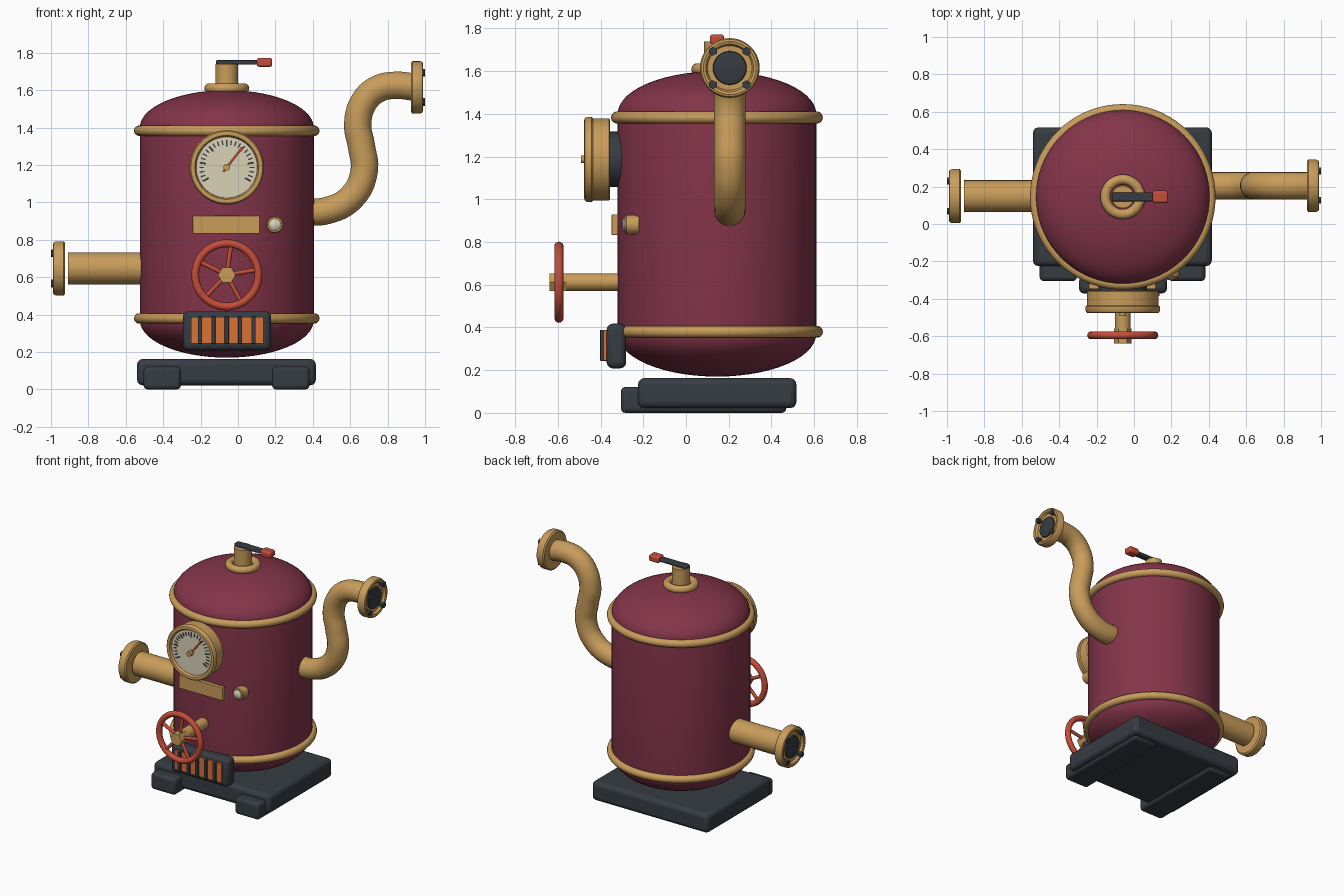
import bpy, bmesh, math
from mathutils import Vector, Matrix

if "Cube" in bpy.data.objects:
    bpy.data.objects.remove(bpy.data.objects["Cube"])

CX, CY = -0.06, 0.145          # tank axis
FRONT = Vector((0, -1, 0))
UP = Vector((0, 0, 1))


def material(name, rgb):
    m = bpy.data.materials.new(name)
    m.diffuse_color = (*rgb, 1)
    m.use_nodes = True
    m.node_tree.nodes["Principled BSDF"].inputs["Base Color"].default_value = m.diffuse_color
    return m


MAROON = material("maroon_paint", (0.23, 0.035, 0.068))
BRASS = material("brass", (0.58, 0.335, 0.105))
IRON = material("dark_iron", (0.037, 0.045, 0.055))
RED = material("red_paint", (0.56, 0.075, 0.04))
CREAM = material("cream_dial", (0.70, 0.64, 0.47))
ORANGE = material("fire_orange", (0.70, 0.165, 0.035))


def finish(name, bm, mat, matrix=None, bevel=0, smooth=True):
    bmesh.ops.recalc_face_normals(bm, faces=bm.faces)
    me = bpy.data.meshes.new(name)
    bm.to_mesh(me)
    bm.free()
    ob = bpy.data.objects.new(name, me)
    bpy.context.collection.objects.link(ob)
    me.materials.append(mat)
    if matrix:
        me.transform(matrix)
    if bevel:
        b = ob.modifiers.new("bevel", 'BEVEL')
        b.width, b.segments = bevel, 3
    if smooth:
        bpy.ops.object.select_all(action='DESELECT')
        ob.select_set(True)
        bpy.context.view_layer.objects.active = ob
        bpy.ops.object.shade_smooth_by_angle(angle=math.radians(35))
    return ob


def lathe(name, profile, loc, axis, mat, seg=48):
    """Spin (radius, height) points around an axis."""
    bm = bmesh.new()
    vs = [bm.verts.new((r, 0, h)) for r, h in profile]
    es = [bm.edges.new(p) for p in zip(vs, vs[1:])]
    bmesh.ops.spin(bm, geom=vs + es, cent=(0, 0, 0), axis=(0, 0, 1),
                   angle=math.tau, steps=seg)
    bmesh.ops.remove_doubles(bm, verts=bm.verts, dist=1e-5)
    rot = UP.rotation_difference(Vector(axis)).to_matrix().to_4x4()
    return finish(name, bm, mat, Matrix.Translation(loc) @ rot)


def rod(name, a, b, r, mat, seg=24):
    a, b = Vector(a), Vector(b)
    h = (b - a).length
    return lathe(name, [(0, 0), (r, 0), (r, h), (0, h)], a, (b - a) / h, mat, seg)


def ring(name, major, minor, loc, axis, mat, seg=64):
    pts = [(major + minor * math.cos(t), minor * math.sin(t))
           for t in (math.tau * i / 14 for i in range(15))]
    return lathe(name, pts, loc, axis, mat, seg)


def box(name, x, y, z, mat, bevel=0, spin=None):
    """Box from ranges; spin = (angle, pivot) turns it in the front plane."""
    bm = bmesh.new()
    bmesh.ops.create_cube(bm, size=1)
    for v in bm.verts:
        v.co = [(lo + hi) / 2 + c * (hi - lo) for c, (lo, hi) in zip(v.co, (x, y, z))]
    m = None
    if spin:
        p = Matrix.Translation(spin[1])
        m = p @ Matrix.Rotation(-spin[0], 4, 'Y') @ p.inverted()
    return finish(name, bm, mat, m, bevel, bool(bevel))


# Tank with elliptical domes
R, DOME, LOW, HIGH = 0.465, 0.2, 0.37, 1.40
arc = [math.pi / 2 * i / 14 for i in range(15)]
shell = [(R * math.sin(t), LOW - DOME * math.cos(t)) for t in arc]
shell += [(R * math.cos(t), HIGH + DOME * math.sin(t)) for t in arc]
lathe("tank", shell, (CX, CY, 0), UP, MAROON, 72)
for n, z in (("lower_band", 0.38), ("upper_band", 1.383)):
    ring(n, 0.468, 0.028, (CX, CY, z), UP, BRASS, 72)

# Base slab and runners
box("base_slab", (-0.54, 0.416), (-0.225, 0.517), (0.022, 0.163), IRON, 0.03)
for side, x in (("left", (-0.505, -0.305)), ("right", (0.182, 0.382))):
    box(side + "_runner", x, (-0.305, 0.47), (0, 0.122), IRON, 0.022)

# Top valve
ring("valve_collar", 0.093, 0.027, (CX, CY, 1.61), UP, BRASS, 40)
rod("valve_neck", (CX, CY, 1.56), (CX, CY, 1.74), 0.06, BRASS, 32)
box("lever", (-0.118, 0.115), (CY - 0.024, CY + 0.024), (1.737, 1.76), IRON, 0.006)
box("lever_grip", (0.1, 0.183), (CY - 0.033, CY + 0.033), (1.725, 1.772), RED, 0.012)

# Pressure gauge
GZ = 1.187
G = Vector((CX, 0, GZ))
rod("gauge_mount", G + FRONT * 0.28, G + FRONT * 0.36, 0.13, IRON, 40)
lathe("gauge_case", [(0, 0.355), (0.185, 0.355), (0.192, 0.36), (0.192, 0.435),
                     (0.199, 0.442), (0.199, 0.464), (0.192, 0.474), (0.182, 0.477),
                     (0.171, 0.474), (0.164, 0.464), (0.163, 0.45), (0, 0.45)],
      G, FRONT, BRASS, 56)
rod("gauge_face", G + FRONT * 0.448, G + FRONT * 0.457, 0.163, CREAM, 56)
for i in range(25):
    major = i % 4 == 0
    w = 0.005 if major else 0.0035
    box("gauge_tick", (CX + (0.112 if major else 0.122), CX + 0.147), (-0.460, -0.456),
        (GZ - w, GZ + w), IRON, spin=(math.radians(210 - 10 * i), G))
box("gauge_needle", (CX - 0.03, CX + 0.135), (-0.468, -0.461), (GZ - 0.006, GZ + 0.006),
    RED, spin=(math.radians(52), G))
rod("gauge_hub", G + FRONT * 0.45, G + FRONT * 0.492, 0.018, BRASS, 20)

# Name plate and indicator lamp
box("front_plate", (-0.242, 0.118), (-0.348, -0.318), (0.833, 0.93), BRASS, 0.004)
L = Vector((0.197, 0, 0.881))
lathe("lamp_housing", [(0, 0.22), (0.045, 0.22), (0.045, 0.279), (0.04, 0.285), (0, 0.285)],
      L, FRONT, BRASS, 28)
lathe("lamp_lens", [(0.032, 0.28), (0.032, 0.29), (0.024, 0.297), (0, 0.301)],
      L, FRONT, CREAM, 28)

# Handwheel
W = Vector((CX, 0, 0.612))
wheel = W + FRONT * 0.595
rod("wheel_stem", W + FRONT * 0.28, wheel, 0.041, BRASS, 28)
ring("wheel_rim", 0.169, 0.021, wheel, FRONT, RED, 48)
rod("wheel_hub", W + FRONT * 0.56, W + FRONT * 0.64, 0.047, BRASS, 6)
for i in range(5):
    t = math.radians(10 + 72 * i)
    rod("wheel_spoke", wheel, wheel + Vector((math.cos(t), 0, math.sin(t))) * 0.165,
        0.012, RED, 12)

# Firebox with glowing grate
box("firebox", (-0.295, 0.177), (-0.372, -0.28), (0.208, 0.418), IRON, 0.03)
box("fire_glow", (-0.251, 0.135), (-0.386, -0.365), (0.246, 0.387), ORANGE)
for i in range(5):
    x = CX + (i - 2) * 0.0715
    box("grate_bar", (x - 0.011, x + 0.011), (-0.402, -0.37), (0.244, 0.389), IRON, 0.003)


# Pipe end flange with dark bore cap and four bolts
def flange(name, loc, axis, s):
    loc, axis = Vector(loc), Vector(axis)
    rim = [(0, 0), (0.13, 0), (0.14, 0.008), (0.14, 0.05), (0.134, 0.062), (0.124, 0.066),
           (0.112, 0.062), (0.105, 0.052), (0.104, 0.046), (0, 0.046)]
    lathe(name, [(r * s, h) for r, h in rim], loc, axis, BRASS, 48)
    lathe(name + "_bore", [(0.08 * s, 0.044), (0.076 * s, 0.054), (0.05 * s, 0.06), (0, 0.063)],
          loc, axis, IRON, 36)
    for i in range(4):
        t = math.radians(45 + 90 * i)
        p = loc + Vector((0, math.cos(t), math.sin(t))) * 0.111 * s
        rod(name + "_bolt", p + axis * 0.04, p + axis * 0.076, 0.021, IRON, 6)


# Left straight pipe
rod("left_pipe", (-0.45, 0.149, 0.647), (-0.91, 0.149, 0.647), 0.085, BRASS, 36)
flange("left_flange", (-0.924, 0.149, 0.647), (-1, 0, 0), 1.035)

# Right swan neck pipe
PY = 0.205
path = [(0.33, 0.953), (0.47, 0.955), (0.61, 1.03), (0.675, 1.17), (0.66, 1.30),
        (0.64, 1.42), (0.672, 1.535), (0.745, 1.605), (0.84, 1.626), (0.94, 1.617)]
cu = bpy.data.curves.new("swan_neck_pipe", 'CURVE')
cu.dimensions = '3D'
cu.bevel_depth, cu.bevel_resolution, cu.resolution_u = 0.074, 7, 8
sp = cu.splines.new('BEZIER')
sp.bezier_points.add(len(path) - 1)
for bp, (x, z) in zip(sp.bezier_points, path):
    bp.co = (x, PY, z)
    bp.handle_left_type = bp.handle_right_type = 'AUTO'
pipe = bpy.data.objects.new("swan_neck_pipe", cu)
bpy.context.collection.objects.link(pipe)
cu.materials.append(BRASS)
bpy.ops.object.select_all(action='DESELECT')
pipe.select_set(True)
bpy.context.view_layer.objects.active = pipe
bpy.ops.object.convert(target='MESH')
bpy.ops.object.shade_smooth_by_angle(angle=math.radians(35))
flange("right_flange", (0.924, PY, 1.615), (1, 0, 0), 1.0)
